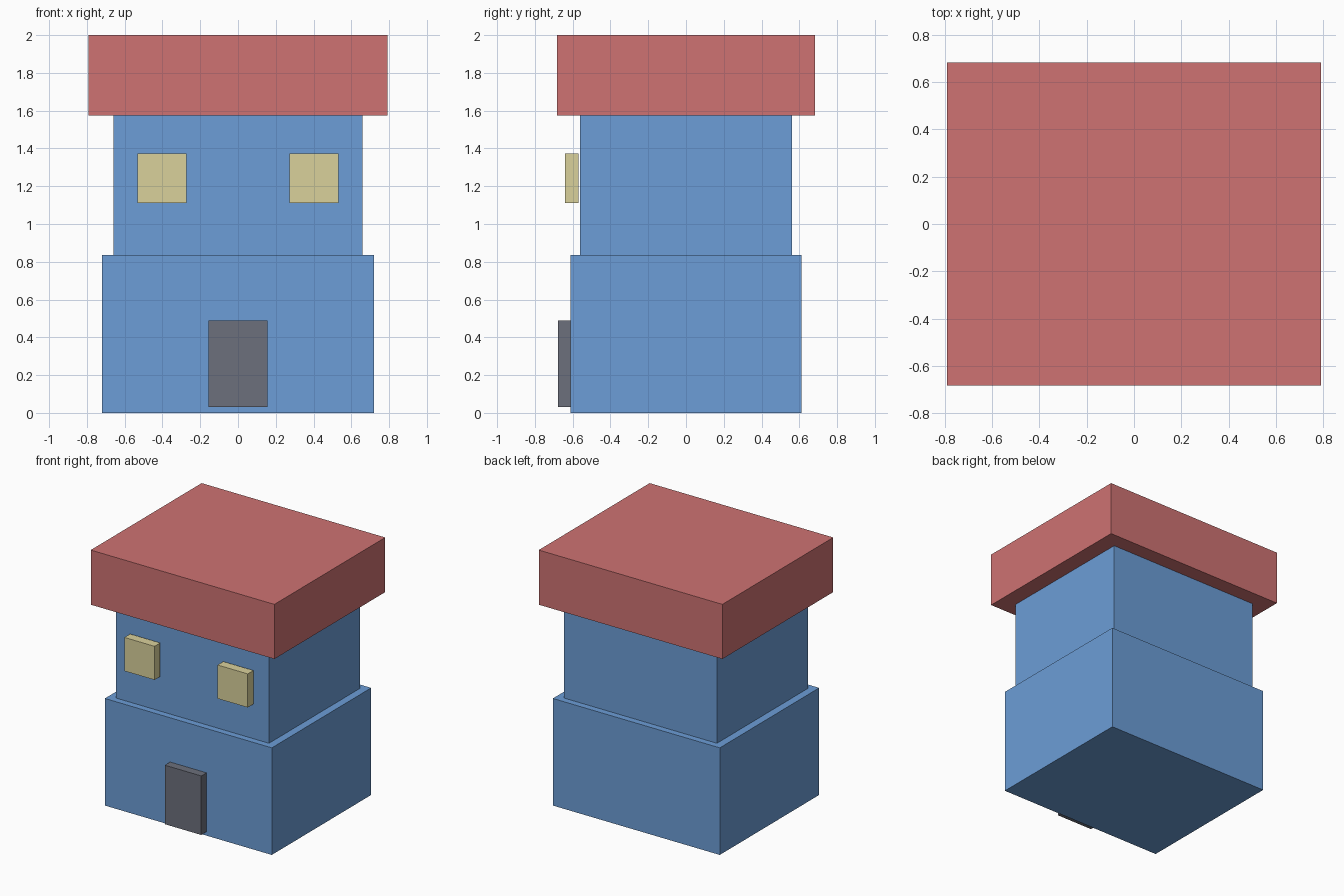
import bpy

if "Cube" in bpy.data.objects:
    bpy.data.objects.remove(bpy.data.objects["Cube"])


def material(name, rgb):
    mat = bpy.data.materials.new(name)
    mat.diffuse_color = (*rgb, 1)
    mat.use_nodes = True
    mat.node_tree.nodes["Principled BSDF"].inputs["Base Color"].default_value = mat.diffuse_color
    return mat


def box(name, x, y, z, mat):
    """Box spanning the (min, max) ranges on each axis."""
    spans = (x, y, z)
    bpy.ops.mesh.primitive_cube_add(size=1)
    ob = bpy.context.object
    ob.name = name
    for v in ob.data.vertices:
        v.co = [(a + b) / 2 + c * (b - a) for (a, b), c in zip(spans, v.co)]
    ob.data.materials.append(mat)
    return ob


blue = material("wall_blue", (0.15, 0.34, 0.68))
red = material("roof_red", (0.62, 0.17, 0.17))
yellow = material("window_yellow", (0.70, 0.64, 0.33))
grey = material("door_grey", (0.15, 0.16, 0.20))

# Two stepped storeys and the overhanging flat roof
box("lower_storey", (-0.72, 0.72), (-0.612, 0.612), (0, 0.835), blue)
box("upper_storey", (-0.66, 0.66), (-0.561, 0.561), (0.835, 1.574), blue)
box("roof", (-0.792, 0.792), (-0.683, 0.683), (1.574, 2.0), red)

# Door on the front
box("door", (-0.157, 0.157), (-0.677, -0.61), (0.03, 0.49), grey)

# Pair of front windows
for side, cx in (("left", -0.402), ("right", 0.402)):
    box(f"window_{side}", (cx - 0.13, cx + 0.13), (-0.64, -0.57), (1.11, 1.372), yellow)
